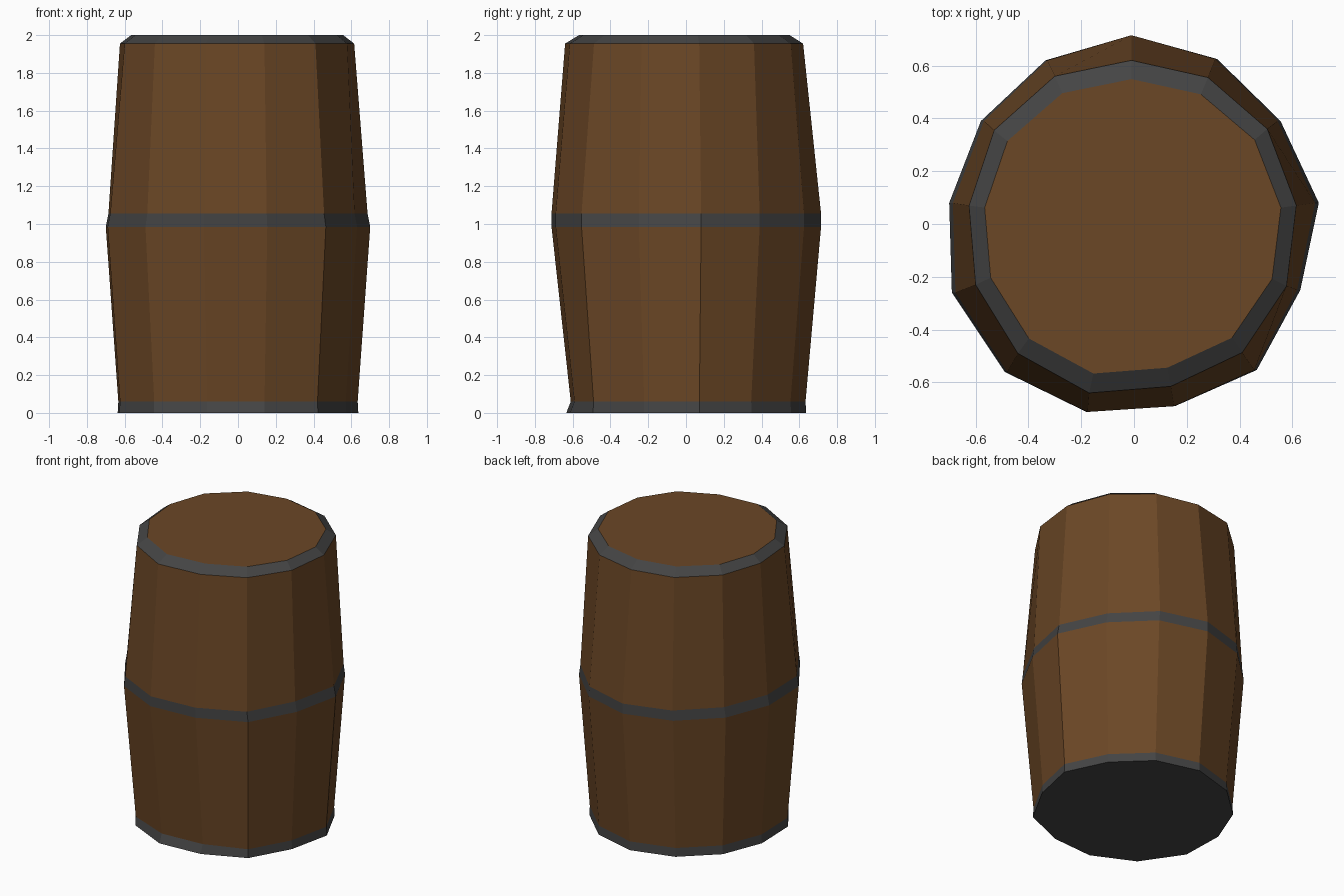
import bpy
import bmesh

cube = bpy.data.objects.get("Cube")
if cube:
    bpy.data.objects.remove(cube, do_unlink=True)


def material(name, color):
    m = bpy.data.materials.new(name)
    m.use_nodes = True
    m.diffuse_color = (*color, 1)
    m.node_tree.nodes["Principled BSDF"].inputs["Base Color"].default_value = (*color, 1)
    return m


wood = material("brown wood", (0.147, 0.063, 0.019))
iron = material("dark iron", (0.058, 0.058, 0.058))

# Slightly uneven thirteen-sided outlines, clockwise from the back
waist = [(-.01, .715), (.315, .625), (.555, .39), (.70, .08), (.63, -.25),
         (.465, -.553), (.155, -.69), (-.18, -.712), (-.49, -.56),
         (-.69, -.26), (-.70, .08), (-.58, .39), (-.335, .62)]
shoulder = [(-.01, .62), (.28, .555), (.505, .36), (.615, .07), (.578, -.235),
            (.41, -.487), (.14, -.615), (-.17, -.64), (-.44, -.49),
            (-.6, -.23), (-.625, .07), (-.53, .355), (-.3, .56)]


def ring(outline, z, sx=1.0, sy=1.0):
    return [(x * sx, y * sy, z) for x, y in outline]


def shell(name, mat, lower, upper):
    """Band of flat staves between two rings."""
    bm = bmesh.new()
    a = [bm.verts.new(p) for p in lower]
    b = [bm.verts.new(p) for p in upper]
    n = len(a)
    for i in range(n):
        j = (i + 1) % n
        bm.faces.new((a[j], a[i], b[i], b[j]))
    finish(name, mat, bm)


def disc(name, mat, points, up):
    bm = bmesh.new()
    verts = [bm.verts.new(p) for p in points]
    bm.faces.new(verts[::-1] if up else verts)
    finish(name, mat, bm)


def finish(name, mat, bm):
    mesh = bpy.data.meshes.new(name)
    bm.to_mesh(mesh)
    bm.free()
    mesh.materials.append(mat)
    bpy.context.collection.objects.link(bpy.data.objects.new(name, mesh))


# Rings from the ground up
foot = ring(waist, 0, .91, .89)
foot_top = [(x, y + (.02 if y < -.6 else 0), z)
            for x, y, z in ring(waist, .06, .905, .885)]
belly = ring(waist, .985)
belly_top = ring(waist, 1.055, .98, 1)
neck = ring(shoulder, 1.955)
rim = ring(shoulder, 2, .905, .885)

# Barrel parts
disc("base", iron, foot, False)
shell("bottom_hoop", iron, foot, foot_top)
shell("lower_staves", wood, foot_top, belly)
shell("middle_hoop", iron, belly, belly_top)
shell("upper_staves", wood, belly_top, neck)
shell("top_hoop", iron, neck, rim)
disc("lid", wood, rim, True)
